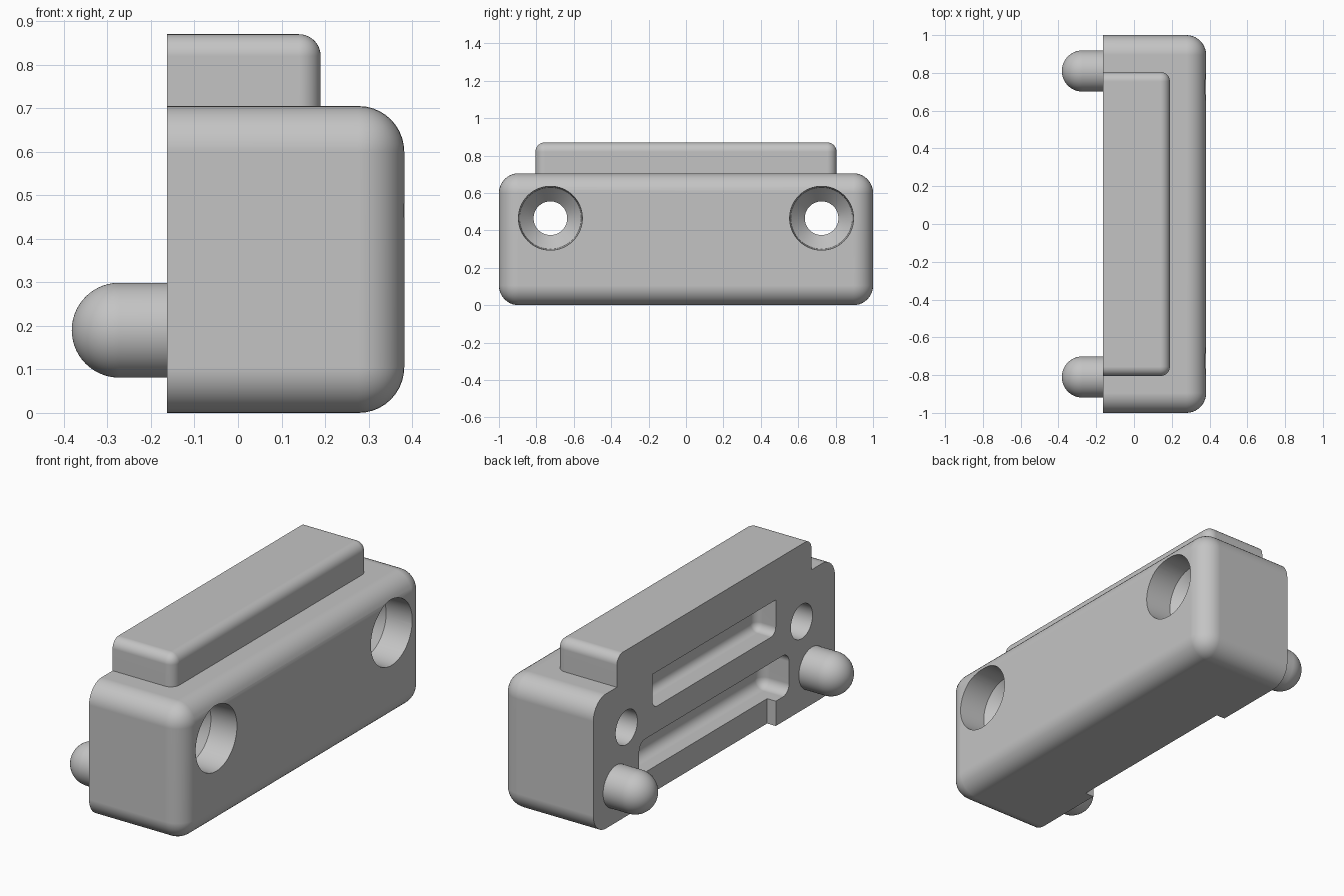
import bpy
import bmesh
import math
from mathutils import Vector, Matrix

cube = bpy.data.objects.get("Cube")
if cube:
    bpy.data.objects.remove(cube, do_unlink=True)

BACK = -0.163   # flat mounting face
grey = bpy.data.materials.new("plain grey")
grey.use_nodes = True
grey.diffuse_color = (0.55, 0.55, 0.55, 1)
grey.node_tree.nodes["Principled BSDF"].inputs["Base Color"].default_value = (0.55, 0.55, 0.55, 1)


def finish(name, bm):
    bmesh.ops.recalc_face_normals(bm, faces=bm.faces)
    mesh = bpy.data.meshes.new(name)
    bm.to_mesh(mesh)
    bm.free()
    mesh.materials.append(grey)
    obj = bpy.data.objects.new(name, mesh)
    bpy.context.collection.objects.link(obj)
    return obj


def box(name, low, high, radius=0, sharp=()):
    """Box with rounded edges, except those around the sharp sides (axis, value)."""
    low, high = Vector(low), Vector(high)
    bm = bmesh.new()
    bmesh.ops.create_cube(bm, size=1)
    for v in bm.verts:
        v.co = (low + high) / 2 + v.co * (high - low)
    if radius:
        edges = [e for e in bm.edges if not any(
            all(abs(v.co[axis] - value) < 1e-4 for v in e.verts) for axis, value in sharp)]
        bmesh.ops.bevel(bm, geom=edges, offset=radius, segments=10, profile=0.5, affect='EDGES')
    return finish(name, bm)


def lathe(name, profile, y, z):
    """Turn (x, radius) points around an axis along x."""
    bm = bmesh.new()
    verts = [bm.verts.new((x, 0, r)) for x, r in profile]
    edges = [bm.edges.new(pair) for pair in zip(verts, verts[1:])]
    bmesh.ops.spin(bm, geom=verts + edges, cent=(0, 0, 0), axis=(1, 0, 0),
                   angle=math.tau, steps=64)
    bmesh.ops.remove_doubles(bm, verts=bm.verts, dist=1e-5)
    bmesh.ops.transform(bm, matrix=Matrix.Translation((0, y, z)), verts=bm.verts)
    return finish(name, bm)


def cut(target, cutter):
    mod = target.modifiers.new("cut", 'BOOLEAN')
    mod.operation = 'DIFFERENCE'
    mod.solver = 'EXACT'
    mod.object = cutter
    bpy.context.view_layer.objects.active = target
    bpy.ops.object.modifier_apply(modifier=mod.name)
    bpy.data.objects.remove(cutter, do_unlink=True)


# Rounded body with a flat back
body = box("body", (BACK, -1, 0), (0.382, 1, 0.705), 0.105, [(0, BACK)])

# Pockets and bottom notch in the back
cut(body, box("upper_pocket", (-0.3, -0.51, 0.48), (-0.045, 0.51, 0.66), 0.04,
              [(0, -0.3), (2, 0.66)]))
cut(body, box("lower_pocket", (-0.3, -0.62, 0.13), (0, 0.62, 0.345), 0.05))
cut(body, box("bottom_notch", (-0.3, -0.51, -0.1), (BACK + 0.05, 0.51, 0.2)))

# Countersunk screw holes
hole = [(0.45, 0), (0.45, 0.171), (0.382, 0.171), (0.235, 0.165),
        (0.155, 0.09), (-0.3, 0.09), (-0.3, 0)]
for side in (-1, 1):
    cut(body, lathe("screw_hole", hole, side * 0.725, 0.465))

# Raised rib on top
rib = box("top_rib", (BACK, -0.805, 0.7), (0.19, 0.805, 0.87), 0.05,
          [(0, BACK), (2, 0.7)])

# Round-nosed locating pegs
r = 0.109
nose = [(-0.273 - r * math.cos(a), r * math.sin(a))
        for a in (math.pi / 2 * i / 14 for i in range(15))]
peg_profile = nose + [(BACK + 0.01, r), (BACK + 0.01, 0)]
pegs = [lathe(name, peg_profile, y, 0.19)
        for name, y in (("front_peg", -0.81), ("back_peg", 0.81))]

# Smooth shading with crisp edges and flat faces
for obj in [body, rib] + pegs:
    bpy.ops.object.select_all(action='DESELECT')
    obj.select_set(True)
    bpy.context.view_layer.objects.active = obj
    bpy.ops.object.shade_smooth_by_angle(angle=math.radians(30))
    weighted = obj.modifiers.new("flat_faces", 'WEIGHTED_NORMAL')
    weighted.keep_sharp = True
